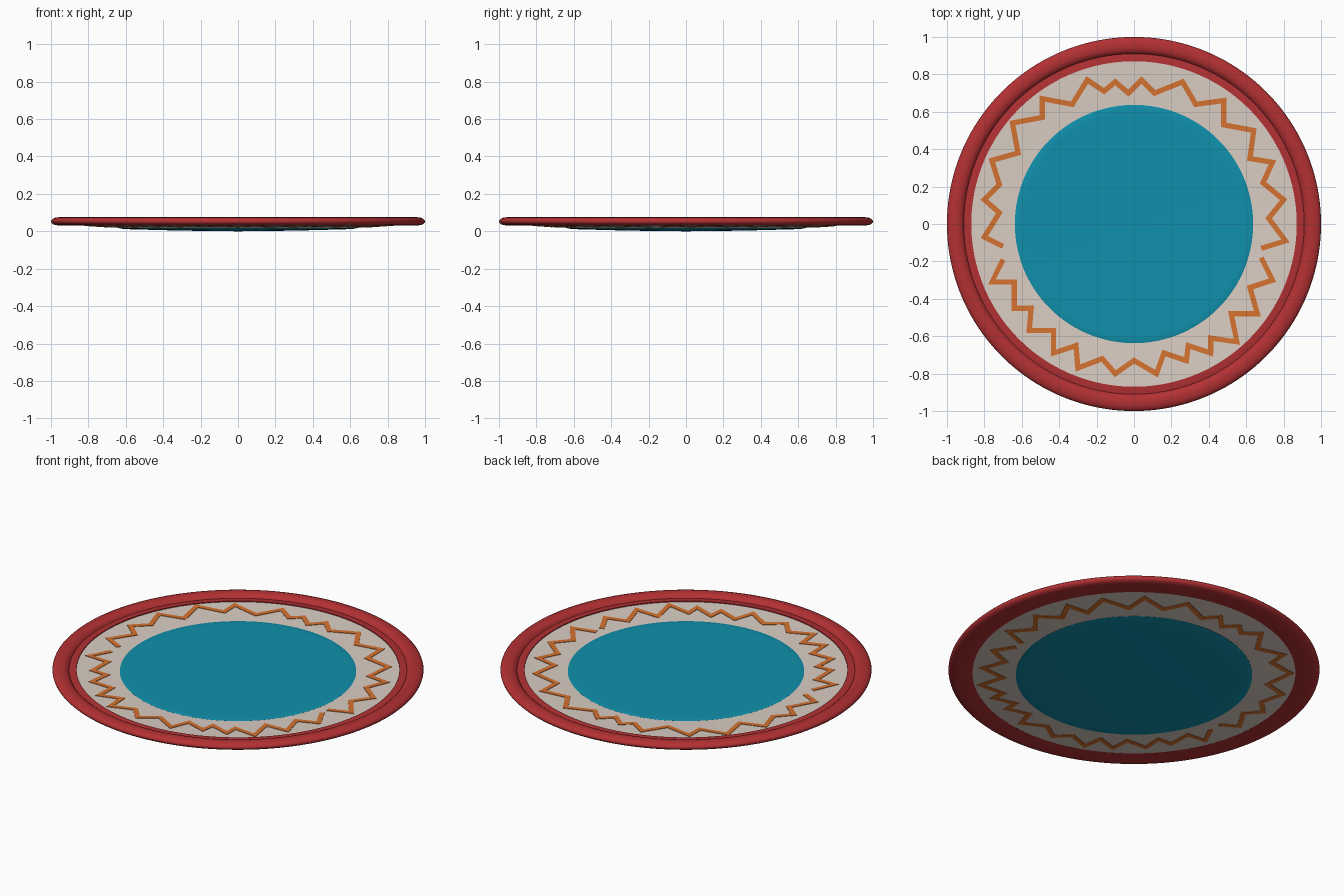
import bpy, bmesh, math
from mathutils import Vector

if "Cube" in bpy.data.objects:
    bpy.data.objects.remove(bpy.data.objects["Cube"])

SEG = 160


def material(name, rgb):
    m = bpy.data.materials.new(name)
    m.diffuse_color = (*rgb, 1.0)
    m.use_nodes = True
    m.node_tree.nodes["Principled BSDF"].inputs["Base Color"].default_value = m.diffuse_color
    return m


RED = material("rim red", (0.45, 0.03, 0.033))
CREAM = material("warm white", (0.70, 0.615, 0.55))
TEAL = material("teal", (0.005, 0.28, 0.41))
ORANGE = material("orange", (0.67, 0.17, 0.03))


def finish(name, bm, mat):
    bmesh.ops.remove_doubles(bm, verts=bm.verts, dist=1e-5)
    bmesh.ops.recalc_face_normals(bm, faces=bm.faces)
    mesh = bpy.data.meshes.new(name)
    bm.to_mesh(mesh)
    bm.free()
    mesh.materials.append(mat)
    ob = bpy.data.objects.new(name, mesh)
    bpy.context.collection.objects.link(ob)
    bpy.ops.object.select_all(action='DESELECT')
    ob.select_set(True)
    bpy.context.view_layer.objects.active = ob
    bpy.ops.object.shade_smooth_by_angle(angle=math.radians(40))
    return ob


def lathe(name, profile, mat, closed):
    """Spin an (r, z) profile about the z axis."""
    bm = bmesh.new()
    vs = [bm.verts.new((r, 0, z)) for r, z in profile]
    pairs = list(zip(vs, vs[1:])) + ([(vs[-1], vs[0])] if closed else [])
    edges = [bm.edges.new(p) for p in pairs]
    bmesh.ops.spin(bm, geom=vs + edges, cent=(0, 0, 0), axis=(0, 0, 1),
                   angle=math.tau, steps=SEG, use_duplicate=False)
    return finish(name, bm, mat)


# Rolled outer rim with a lower inner ledge
lathe("rim", [(0.87, 0.056), (0.90, 0.055), (0.91, 0.053), (0.916, 0.062),
              (0.926, 0.070), (0.94, 0.0745), (0.955, 0.0755), (0.975, 0.0735),
              (0.99, 0.067), (0.998, 0.059), (1.0, 0.053), (0.998, 0.046),
              (0.99, 0.038), (0.975, 0.033), (0.955, 0.031), (0.91, 0.031),
              (0.87, 0.034)], RED, True)

# Cream band between rim and centre
R0, R1 = 0.63, 0.88


def band_z(r, z0, z1):
    return z0 + (z1 - z0) * (r - R0) / (R1 - R0)


TOP, BOTTOM = (0.044, 0.051), (0.018, 0.035)
lathe("band", [(R0, TOP[0]), (R1, TOP[1]), (R1, BOTTOM[1]), (R0, BOTTOM[0])],
      CREAM, True)

# Teal centre, gently bulging underneath
lathe("centre", [(0, 0.044), (0.40, 0.045), (0.60, 0.0465), (0.63, 0.0465),
                 (0.637, 0.0445), (0.637, 0.017), (0.625, 0.014), (0.58, 0.011),
                 (0.40, 0.006), (0.20, 0.002), (0, 0.0)], TEAL, False)

# Hand drawn zigzag, in hundredths, as an upper and a lower line
UPPER = [(68, -13), (81, -9), (72, 3), (80, 13), (69, 22), (74, 33), (62, 35),
         (64, 50), (48, 53), (48, 66), (33, 64), (26, 76), (11, 70), (4, 77),
         (-3, 70), (-10, 76), (-16, 71), (-25, 77), (-33, 64), (-49, 67),
         (-49, 57), (-65, 54), (-62, 38), (-76, 34), (-72, 21), (-80, 13),
         (-72, 6), (-80, -7), (-70, -12)]
LOWER = [(-70, -19), (-76, -31), (-64, -31), (-64, -45), (-55, -45), (-56, -57),
         (-43, -57), (-43, -69), (-31, -65), (-30, -77), (-17, -72), (-10, -80),
         (0, -73), (12, -80), (16, -69), (28, -73), (29, -65), (41, -69),
         (41, -61), (55, -63), (52, -48), (66, -48), (62, -34), (74, -30),
         (68, -18)]


def ribbon(name, points, half, surface, side):
    """Thin mitred strip that follows the band surface."""
    pts = [Vector((x / 100, y / 100)) for x, y in points]
    bm = bmesh.new()
    rings = []
    for i, p in enumerate(pts):
        a = (p - pts[i - 1]).normalized() if i else (pts[1] - p).normalized()
        b = (pts[i + 1] - p).normalized() if i + 1 < len(pts) else a
        na, nb = Vector((-a.y, a.x)), Vector((-b.y, b.x))
        n = (na + nb).normalized()
        n *= half / max(n.dot(na), 0.6)
        ring = []
        for q, h in ((p + n, 0.0025), (p - n, 0.0025), (p - n, -0.002), (p + n, -0.002)):
            z = band_z(q.length, *surface) + side * h
            ring.append(bm.verts.new((q.x, q.y, z)))
        rings.append(ring)
    for r, s in zip(rings, rings[1:]):
        for k in range(4):
            j = (k + 1) % 4
            bm.faces.new((r[k], r[j], s[j], s[k]))
    bm.faces.new(rings[0])
    bm.faces.new(rings[-1])
    finish(name, bm, ORANGE)


for label, line in (("back", UPPER), ("front", LOWER)):
    ribbon("zigzag_top_" + label, line, 0.014, TOP, 1)
    ribbon("zigzag_underside_" + label, line, 0.014, BOTTOM, -1)
